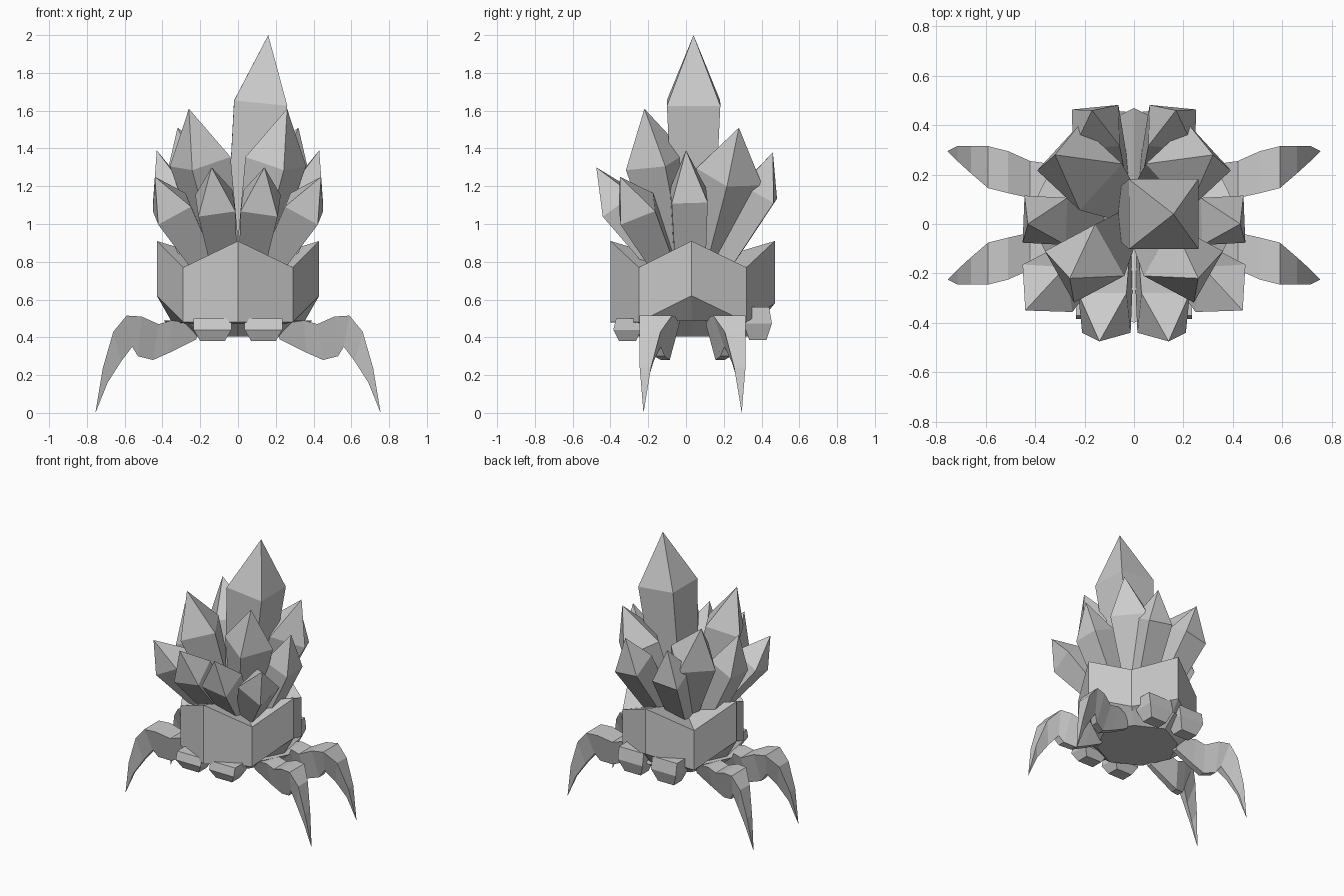
import bpy
import math
from mathutils import Vector

cube = bpy.data.objects.get("Cube")
if cube:
    bpy.data.objects.remove(cube, do_unlink=True)

stone = bpy.data.materials.new("grey_stone")
stone.use_nodes = True
GREY = (0.6, 0.6, 0.6, 1)
stone.diffuse_color = GREY
stone.node_tree.nodes["Principled BSDF"].inputs["Base Color"].default_value = GREY


def loft(name, rings, start=None, end=None):
    """Skin equal rings of points; each end is capped flat or drawn to a point."""
    n = len(rings[0])
    verts = [Vector(p) for ring in rings for p in ring]
    faces = []
    for r in range(len(rings) - 1):
        for i in range(n):
            j = (i + 1) % n
            faces.append((r * n + i, r * n + j, (r + 1) * n + j, (r + 1) * n + i))
    for first, point in ((0, start), ((len(rings) - 1) * n, end)):
        ring = list(range(first, first + n))
        if point is None:
            faces.append(ring)
        else:
            verts.append(Vector(point))
            faces += [(ring[i], ring[(i + 1) % n], len(verts) - 1) for i in range(n)]
    mesh = bpy.data.meshes.new(name)
    mesh.from_pydata(verts, [], faces)
    mesh.materials.append(stone)
    obj = bpy.data.objects.new(name, mesh)
    bpy.context.collection.objects.link(obj)
    # Consistent outward normals
    bpy.context.view_layer.objects.active = obj
    obj.select_set(True)
    bpy.ops.object.mode_set(mode='EDIT')
    bpy.ops.mesh.select_all(action='SELECT')
    bpy.ops.mesh.normals_make_consistent(inside=False)
    bpy.ops.object.mode_set(mode='OBJECT')
    obj.select_set(False)
    return obj


def crystal(name, base, shoulder, tip, base_r, shoulder_r, turn):
    """Four-sided shard that widens to a shoulder, then ends in a point."""
    base, shoulder, tip = Vector(base), Vector(shoulder), Vector(tip)
    axis = (shoulder - base).normalized()
    ref = Vector((math.cos(math.radians(turn)), math.sin(math.radians(turn)), 0))
    u = (ref - axis * ref.dot(axis)).normalized()
    v = axis.cross(u)
    rings = []
    for c, r in ((base, base_r), (shoulder, shoulder_r)):
        rings.append([c + r * (u * math.cos(k * math.pi / 2) + v * math.sin(k * math.pi / 2))
                      for k in range(4)])
    loft(name, rings, end=tip)


# Shell: eight-sided band, raised at the middle of each side
MID_Y = 0.035
plan = [(0, -0.40), (0.29, -0.25), (0.43, 0.03), (0.29, 0.32),
        (0, 0.47), (-0.29, 0.32), (-0.43, 0.03), (-0.29, -0.25)]
low = [0.48, 0.48, 0.62, 0.48, 0.58, 0.48, 0.62, 0.48]
top = [(x, y, 0.77 if i % 2 else 0.91) for i, (x, y) in enumerate(plan)]
bottom = [(x, y, z) for (x, y), z in zip(plan, low)]


def inset(scale, z):
    return [(x * scale, MID_Y + (y - MID_Y) * scale, z) for x, y in plan]


loft("shell", [inset(0.8, 0.47), bottom, top], end=(0, MID_Y, 0.78))
loft("belly", [inset(0.68, 0.405), inset(0.92, 0.49)])

# Tall central crystal
crystal("crystal_main", (0.03, 0.04, 0.75), (0.12, 0.04, 1.64), (0.16, 0.04, 2.0), 0.14, 0.2, 45)

# Paired crystals: base, shoulder, tip, base radius, shoulder radius, turn
shards = {
    "upper_front": ((0.07, -0.03, 0.75), (0.2, -0.16, 1.33), (0.26, -0.22, 1.61), 0.09, 0.17, 15),
    "upper_back": ((0.06, 0.1, 0.75), (0.22, 0.23, 1.25), (0.32, 0.28, 1.51), 0.09, 0.18, 0),
    "side": ((0.18, 0.02, 0.75), (0.36, 0.015, 1.15), (0.43, 0, 1.39), 0.11, 0.135, 45),
    "lower_corner": ((0.16, -0.1, 0.75), (0.35, -0.26, 1.08), (0.44, -0.35, 1.25), 0.08, 0.14, 40),
    "lower_front": ((0.07, -0.1, 0.75), (0.12, -0.36, 1.11), (0.14, -0.475, 1.3), 0.09, 0.14, 48),
    "lower_back": ((0.08, 0.15, 0.75), (0.155, 0.39, 1.17), (0.17, 0.46, 1.38), 0.09, 0.135, 45),
}

# Leg stations: top x, top z, bottom x, bottom z, inner y, outer y
leg = [(0.22, 0.47, 0.22, 0.39, 0.08, 0.19), (0.35, 0.49, 0.36, 0.32, 0.07, 0.21),
       (0.42, 0.47, 0.45, 0.28, 0.07, 0.22), (0.51, 0.51, 0.53, 0.30, 0.09, 0.26),
       (0.59, 0.515, 0.56, 0.35, 0.11, 0.28), (0.66, 0.43, 0.62, 0.27, 0.17, 0.28),
       (0.715, 0.24, 0.69, 0.16, 0.22, 0.28)]

for side, s in (("left", 1), ("right", -1)):
    for label, (b, m, t, br, mr, turn) in shards.items():
        b, m, t = [(s * p[0], p[1], p[2]) for p in (b, m, t)]
        crystal(f"crystal_{label}_{side}", b, m, t, br, mr, s * turn)

    # Legs: flat on the outside, narrow underneath
    for end, d in (("front", -1), ("back", 1)):
        rings = []
        for xt, zt, xb, zb, y0, y1 in leg:
            mid, half = (y0 + y1) / 2, (y1 - y0) * 0.16
            ys = [MID_Y + d * y for y in (y0, y1, mid + half, mid - half)]
            rings.append([(s * xt, ys[0], zt), (s * xt, ys[1], zt),
                          (s * xb, ys[2], zb), (s * xb, ys[3], zb)])
        loft(f"leg_{end}_{side}", rings, end=(s * 0.755, MID_Y + d * 0.26, 0))

    # Small tapered stubs under the front and back rims
    for end, y, z0, z1 in (("front", -0.31, 0.50, 0.38), ("back", 0.38, 0.56, 0.385)):
        rings = []
        for z, hx, hy in ((z0, 0.1, 0.06), ((z0 + z1) / 2, 0.1, 0.075), (z1, 0.065, 0.045)):
            rings.append([(s * 0.135 + a * hx, y + b * hy, z)
                          for a, b in ((-1, -1), (1, -1), (1, 1), (-1, 1))])
        loft(f"stub_{end}_{side}", rings)
